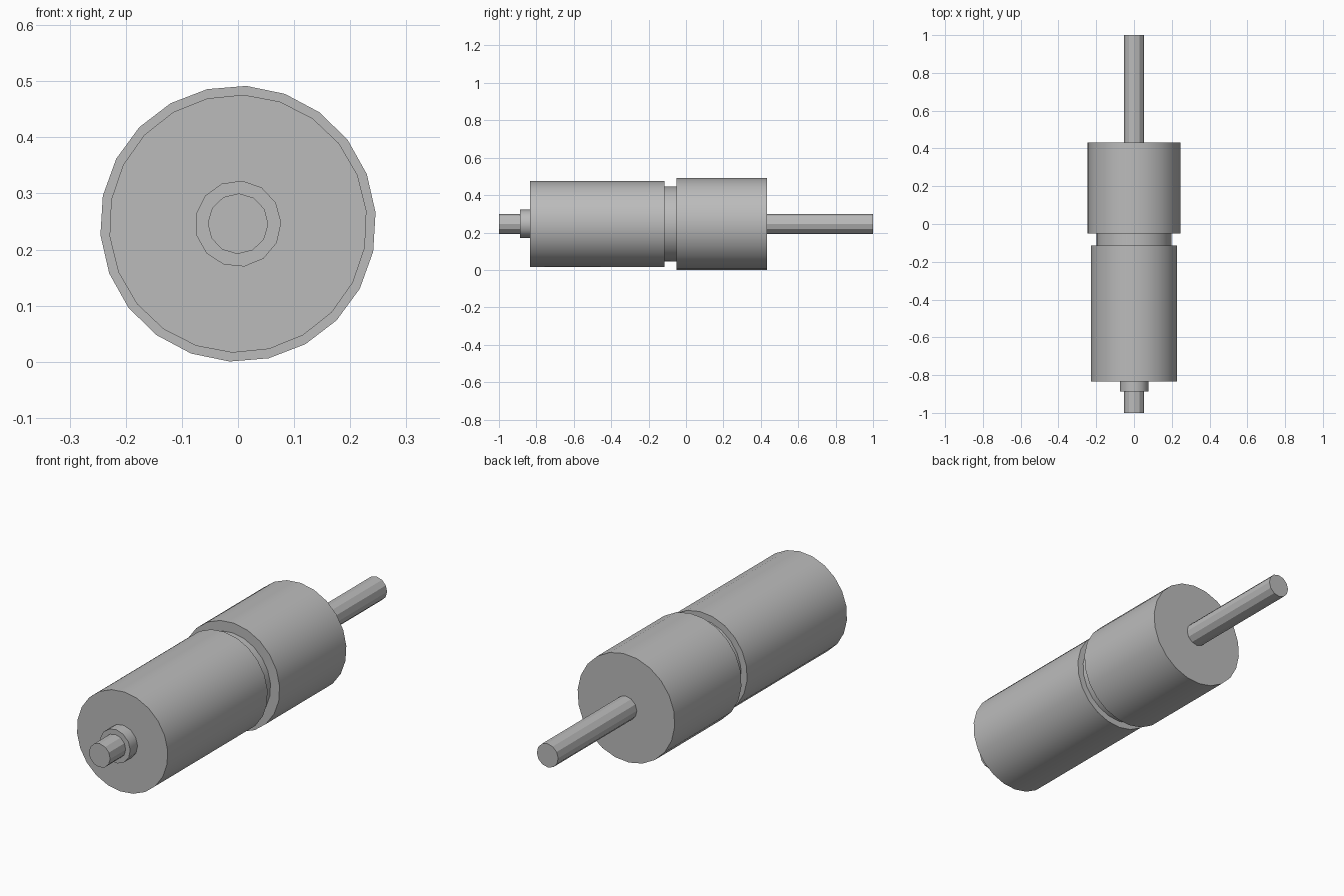
import bpy
from math import pi, radians

cube = bpy.data.objects.get("Cube")
if cube:
    bpy.data.objects.remove(cube, do_unlink=True)

AXIS_Z = 0.246

grey = bpy.data.materials.new("plain grey")
grey.use_nodes = True
colour = (0.5, 0.5, 0.5, 1)
grey.diffuse_color = colour
grey.node_tree.nodes["Principled BSDF"].inputs["Base Color"].default_value = colour


def turned_part(name, radius, y0, y1, sides, twist):
    """Cylinder lying along y from y0 to y1, twisted about its axis."""
    bpy.ops.mesh.primitive_cylinder_add(
        vertices=sides, radius=radius, depth=y1 - y0,
        location=(0, (y0 + y1) / 2, AXIS_Z),
        rotation=(pi / 2, radians(twist), 0))
    part = bpy.context.object
    part.name = name
    part.data.materials.append(grey)
    bpy.ops.object.shade_smooth_by_angle(angle=radians(29))
    return part


# Front stub and its collar
turned_part("front_stub", 0.054, -1, -0.84, 12, 1.5)
turned_part("front_collar", 0.077, -0.888, -0.835, 13, 5.5)

# Main barrel, recessed neck and wider rear housing
turned_part("front_barrel", 0.23, -0.835, -0.114, 22, 2.5)
turned_part("neck", 0.2, -0.114, -0.05, 22, 2.5)
turned_part("rear_housing", 0.246, -0.05, 0.432, 22, 3.5)

# Long rear shaft
turned_part("rear_shaft", 0.054, 0.432, 1, 12, 1.5)
